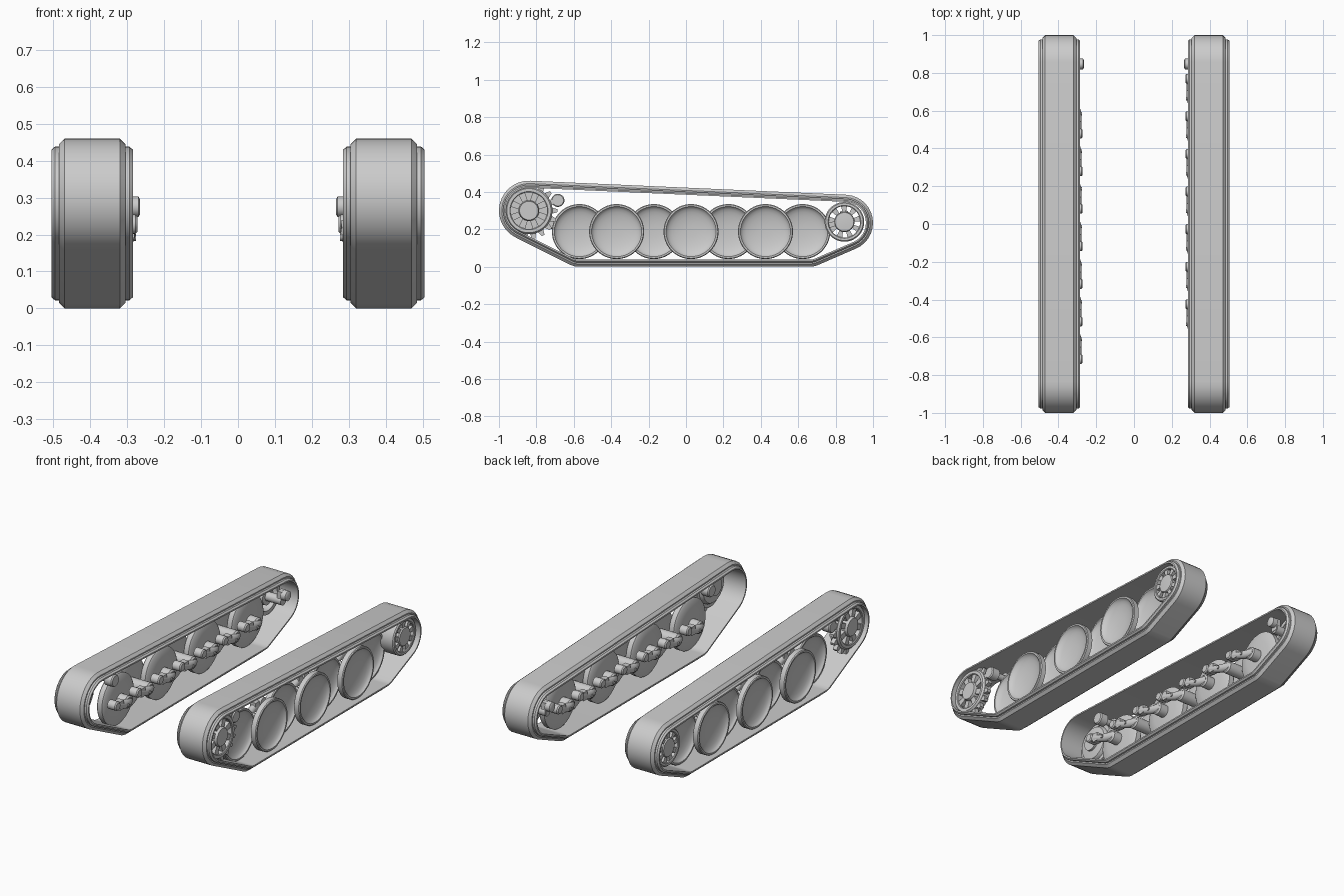
import bpy, bmesh, math
from math import sin, cos, pi, atan2, acos, hypot
from mathutils import Vector, Matrix

cube = bpy.data.objects.get("Cube")
if cube:
    bpy.data.objects.remove(cube, do_unlink=True)

grey = bpy.data.materials.new("light_grey")
grey.use_nodes = True
COLOUR = (0.6, 0.6, 0.6, 1)
grey.diffuse_color = COLOUR
grey.node_tree.nodes["Principled BSDF"].inputs["Base Color"].default_value = COLOUR


def finish(bm, name, side):
    """Turn a bmesh built on the +x side into an object on the given side."""
    if side < 0:
        bmesh.ops.scale(bm, vec=(-1, 1, 1), verts=bm.verts)
    bmesh.ops.recalc_face_normals(bm, faces=bm.faces)
    mesh = bpy.data.meshes.new(name)
    bm.to_mesh(mesh)
    bm.free()
    mesh.materials.append(grey)
    ob = bpy.data.objects.new(name, mesh)
    bpy.context.collection.objects.link(ob)
    bpy.ops.object.select_all(action='DESELECT')
    ob.select_set(True)
    bpy.context.view_layer.objects.active = ob
    bpy.ops.object.shade_smooth_by_angle(angle=math.radians(35))
    return ob


def bridge(bm, rings, closed):
    """Skin a list of equal vertex rings."""
    pairs = list(zip(rings, rings[1:]))
    if closed:
        pairs.append((rings[-1], rings[0]))
    for a, b in pairs:
        for i in range(len(a)):
            j = (i + 1) % len(a)
            bm.faces.new((a[i], a[j], b[j], b[i]))


def lathe(bm, profile, y, z, n=48, closed=False):
    """Revolve (x, radius) points round an axle parallel to x."""
    rings = [[bm.verts.new((x, y + r * cos(2 * pi * i / n), z + r * sin(2 * pi * i / n)))
              for i in range(n)] for x, r in profile]
    bridge(bm, rings, closed)
    if not closed:
        bm.faces.new(rings[0])
        bm.faces.new(rings[-1])


def radial_bars(bm, y, z, count, r0, r1, w0, w1, x0, x1, turn=0.0):
    """Tapered bars round an axle, used for spokes and teeth."""
    for k in range(count):
        a = 2 * pi * k / count + turn
        out, tan = Vector((0, cos(a), sin(a))), Vector((0, -sin(a), cos(a)))
        mid = Vector((0, y, z))
        rings = [[bm.verts.new(mid + out * r + tan * s * w / 2 + Vector((x, 0, 0)))
                  for x, s in ((x0, -1), (x0, 1), (x1, 1), (x1, -1))]
                 for r, w in ((r0, w0), (r1, w1))]
        bridge(bm, rings, False)
        bm.faces.new(rings[0])
        bm.faces.new(rings[1])


def box(bm, centre, size):
    m = Matrix.Translation(centre) @ Matrix.Diagonal((*size, 1))
    bmesh.ops.create_cube(bm, size=1, matrix=m)


def tube(bm, points, radii, n=14):
    """Round arm through points lying in a horizontal-ish plane."""
    pts = [Vector(p) for p in points]
    rings = []
    for i, p in enumerate(pts):
        t = (pts[min(i + 1, len(pts) - 1)] - pts[max(i - 1, 0)]).normalized()
        u = t.cross(Vector((0, 0, 1))).normalized()
        v = u.cross(t)
        rings.append([bm.verts.new(p + (u * cos(2 * pi * k / n) + v * sin(2 * pi * k / n)) * radii[i])
                      for k in range(n)])
    bridge(bm, rings, False)
    bm.faces.new(rings[0])
    bm.faces.new(rings[-1])


# Guide circles (y, z, radius) that the belt wraps, counter-clockwise
GUIDES = [(-0.84, 0.30, 0.16), (-0.57, 0.12, 0.12), (0.66, 0.12, 0.12), (0.85, 0.235, 0.15)]
MID = 0.395


def belt_path(inset, steps=14):
    angles = []
    for (y0, z0, r0), (y1, z1, r1) in zip(GUIDES, GUIDES[1:] + GUIDES[:1]):
        d = hypot(y1 - y0, z1 - z0)
        angles.append(atan2(z1 - z0, y1 - y0) - acos((r0 - r1) / d))
    path = []
    for i, (y, z, r) in enumerate(GUIDES):
        a, b = angles[i - 1], angles[i]
        sweep = (b - a) % (2 * pi)
        for k in range(steps + 1):
            t = a + sweep * k / steps
            path.append((y + (r - inset) * cos(t), z + (r - inset) * sin(t)))
    return path


def belt(side):
    half = [(0.075, 0), (0.09, 0.015), (0.09, 0.022), (0.101, 0.022), (0.11, 0.03), (0.11, 0.038)]
    section = half + [(-w, d) for w, d in reversed(half)]
    bm = bmesh.new()
    rings = [[bm.verts.new((MID + w, y, z)) for y, z in belt_path(d)] for w, d in section]
    bridge(bm, rings, True)
    finish(bm, "track_belt", side)


def road_wheel(side, y, face_x, index):
    # Dished disc with a rounded rim and a shallow domed back
    dish = [(0, 0.143), (0, 0.134)]
    dish += [(-0.035 * cos(pi / 2 * t / 7), 0.132 * sin(pi / 2 * t / 7)) for t in range(6, 0, -1)]
    prof = [(-0.05, 0.03), (-0.046, 0.09), (-0.04, 0.138), (-0.034, 0.147), (-0.005, 0.147)] + dish
    bm = bmesh.new()
    lathe(bm, [(face_x + x, r) for x, r in prof], y, 0.188, 56)
    finish(bm, f"road_wheel_{index}", side)


def swing_arm(side, y, face_x, index):
    bm = bmesh.new()
    d = side  # arms trail opposite ways on the two sides
    back = face_x - 0.04
    lathe(bm, [(back, 0.036), (0.31, 0.036), (0.302, 0.028)], y, 0.188, 20)
    tube(bm, [(0.325, y - d * 0.02, 0.188), (0.305, y + d * 0.03, 0.19), (0.298, y + d * 0.07, 0.2),
              (0.297, y + d * 0.11, 0.215), (0.298, y + d * 0.145, 0.225)],
         [0.026, 0.024, 0.021, 0.02, 0.022])
    # Pivot boss, clamp block and pin
    lathe(bm, [(0.272, 0.02), (0.278, 0.026), (0.325, 0.026)], y + d * 0.145, 0.228, 20)
    box(bm, (0.298, y + d * 0.1, 0.215), (0.036, 0.035, 0.05))
    lathe(bm, [(0.276, 0.009), (0.31, 0.009)], y + d * 0.04, 0.192, 12)
    finish(bm, f"swing_arm_{index}", side)


def sprocket(side):
    y, z = GUIDES[0][:2]
    bm = bmesh.new()
    ring = [(0.43, 0.098), (0.478, 0.098), (0.482, 0.102), (0.482, 0.118), (0.472, 0.126), (0.43, 0.126)]
    lathe(bm, ring, y, z, 48, True)
    lathe(bm, [(0.39, 0.05), (0.475, 0.055), (0.488, 0.05), (0.488, 0.02)], y, z, 32)
    radial_bars(bm, y, z, 8, 0.045, 0.102, 0.028, 0.036, 0.445, 0.475, pi / 8)
    radial_bars(bm, y, z, 18, 0.122, 0.153, 0.034, 0.016, 0.445, 0.47)
    finish(bm, "drive_sprocket", side)
    bm = bmesh.new()
    lathe(bm, [(0.40, 0.04), (0.41, 0.095), (0.425, 0.104), (0.435, 0.104)], y, z, 40)
    finish(bm, "sprocket_backplate", side)


def idler(side):
    y, z = 0.847, 0.24
    bm = bmesh.new()
    rim = [(0.40, 0.084), (0.48, 0.084), (0.484, 0.088), (0.484, 0.1), (0.478, 0.106), (0.40, 0.106)]
    lathe(bm, rim, y, z, 48, True)
    lathe(bm, [(0.40, 0.05), (0.478, 0.054), (0.484, 0.05), (0.486, 0.02)], y, z, 32)
    radial_bars(bm, y, z, 9, 0.045, 0.09, 0.016, 0.034, 0.455, 0.478, 0.2)
    finish(bm, "rear_idler", side)
    # Crank that carries the idler
    bm = bmesh.new()
    lathe(bm, [(0.30, 0.026), (0.42, 0.026)], y, z, 20)
    box(bm, (0.312, y, z + 0.022), (0.03, 0.04, 0.07))
    lathe(bm, [(0.265, 0.02), (0.27, 0.028), (0.30, 0.028)], y, z + 0.035, 20)
    finish(bm, "idler_crank", side)


def return_roller(side):
    y, z = -0.685, 0.355
    bm = bmesh.new()
    lathe(bm, [(0.31, 0.03), (0.316, 0.035), (0.36, 0.035), (0.36, 0.018), (0.42, 0.018),
               (0.42, 0.035), (0.464, 0.035), (0.47, 0.03)], y, z, 28)
    finish(bm, "return_roller", side)


for side in (1, -1):
    belt(side)
    sprocket(side)
    idler(side)
    return_roller(side)
    for i in range(7):
        wheel_y = -0.57 + i * 0.199
        face = 0.48 if i % 2 else 0.41
        road_wheel(side, wheel_y, face, i + 1)
        swing_arm(side, wheel_y, face, i + 1)
